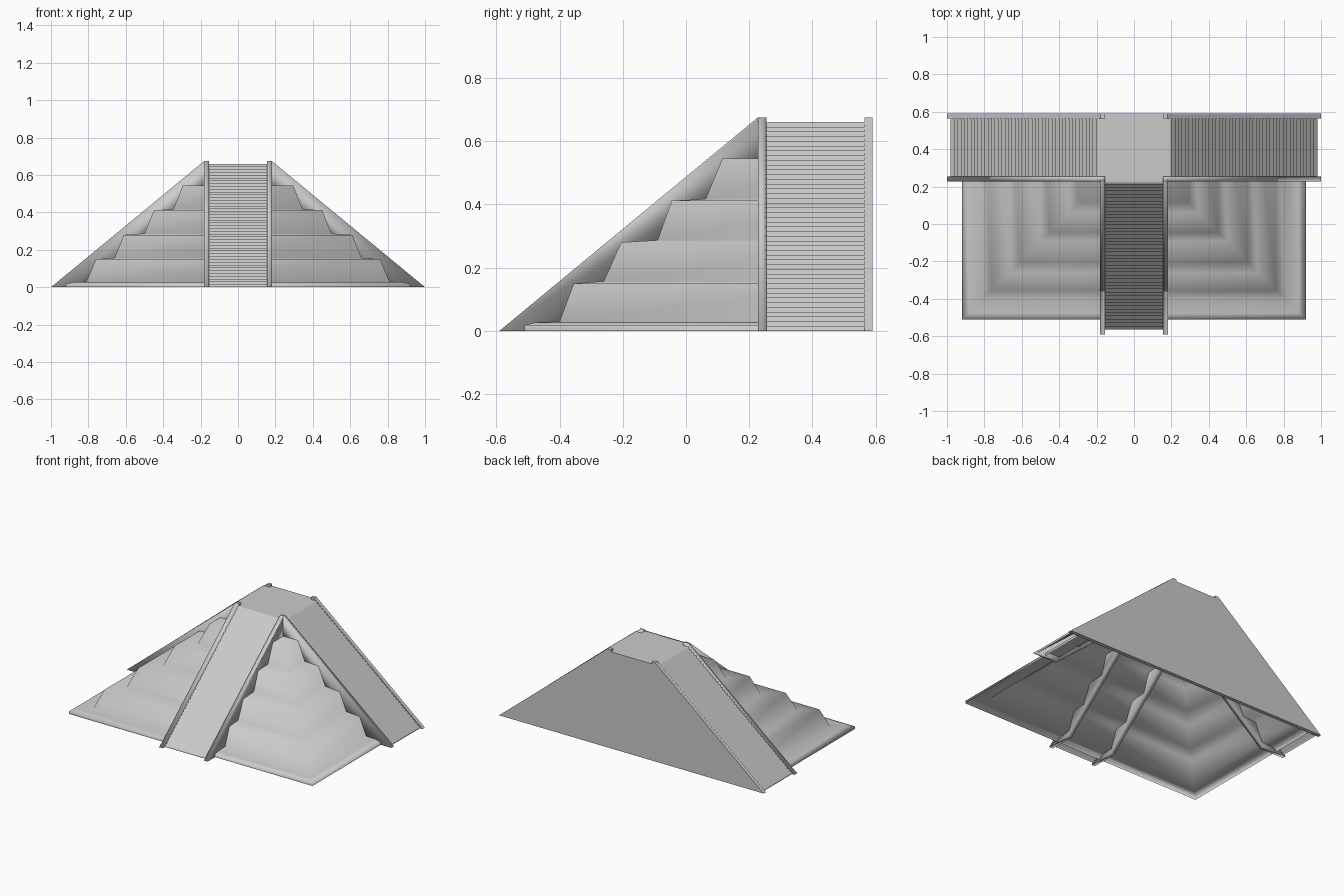
import bpy
import bmesh

if "Cube" in bpy.data.objects:
    bpy.data.objects.remove(bpy.data.objects["Cube"], do_unlink=True)

stone = bpy.data.materials.new("grey_stone")
stone.use_nodes = True
GREY = (0.6, 0.6, 0.6, 1)
stone.diffuse_color = GREY
stone.node_tree.nodes["Principled BSDF"].inputs["Base Color"].default_value = GREY

TOP, RAIL_TOP, DEPTH = 0.66, 0.675, 0.15
BACK, WALL = 0.59, 0.565
STEPS = 44


def finish(name, bm, smooth):
    mesh = bpy.data.meshes.new(name)
    bm.to_mesh(mesh)
    bm.free()
    mesh.materials.append(stone)
    for p in mesh.polygons:
        p.use_smooth = smooth
    obj = bpy.data.objects.new(name, mesh)
    bpy.context.collection.objects.link(obj)
    return obj


def extrude(name, profile, place, lo, hi, solid=True, smooth=True):
    """Sweep a (u, z) profile between lo and hi; place maps (u, w, z) to space."""
    bm = bmesh.new()
    a = [bm.verts.new(place(u, lo, z)) for u, z in profile]
    b = [bm.verts.new(place(u, hi, z)) for u, z in profile]
    n = len(a)
    for i in range(n if solid else n - 1):
        j = (i + 1) % n
        bm.faces.new((a[i], a[j], b[j], b[i]))
    if solid:
        bm.faces.new(a)
        bm.faces.new(b[::-1])
        bmesh.ops.recalc_face_normals(bm, faces=bm.faces)
    else:
        bm.normal_update()
        if sum(f.normal.z for f in bm.faces) < 0:
            bmesh.ops.reverse_faces(bm, faces=bm.faces)
    return finish(name, bm, smooth)


def stair_profile(start, end):
    pts = [(start, 0)]
    run, rise = (end - start) / STEPS, TOP / STEPS
    for i in range(STEPS):
        pts.append((start + run * i, rise * (i + 1)))
        pts.append((start + run * (i + 1), rise * (i + 1)))
    return pts


def rail_profile(foot, crest, end):
    # sloping beam with a level end at the summit
    slope = RAIL_TOP / (crest - foot)
    return [(foot, 0), (crest, RAIL_TOP), (end, RAIL_TOP),
            (end, RAIL_TOP - DEPTH), (crest, RAIL_TOP - DEPTH),
            (foot + DEPTH / slope, 0)]


def along_y(u, w, z):
    return (w, u, z)


# stepped terraces: hollow shell, open at the back and below
rings = [(0.92, 0.51, 0), (0.92, 0.51, 0.018), (0.88, 0.475, 0.027), (0.81, 0.40, 0.03),
         (0.76, 0.355, 0.15), (0.66, 0.26, 0.157),
         (0.61, 0.205, 0.28), (0.50, 0.09, 0.287),
         (0.45, 0.045, 0.412), (0.345, -0.062, 0.417),
         (0.295, -0.115, 0.545)]
bm = bmesh.new()
loops = [[bm.verts.new(p) for p in ((-x, WALL, z), (-x, -y, z), (x, -y, z), (x, WALL, z))]
         for x, y, z in rings]
for low, high in zip(loops, loops[1:]):
    for i in range(3):
        bm.faces.new((low[i], low[i + 1], high[i + 1], high[i]))
bm.faces.new(loops[-1])
finish("terraces", bm, True)

# front stairway
extrude("front_stairs", stair_profile(-0.565, 0.23), along_y, -0.157, 0.157, solid=False)

for side, s in (("left", 1), ("right", -1)):
    def along_x(u, w, z, s=s):
        return (s * u, w, z)

    # side stairway and the rails beside each stairway
    extrude(side + "_stairs", stair_profile(0.98, 0.185), along_x, 0.25, WALL, solid=False)
    extrude(side + "_side_rail", rail_profile(1.0, 0.18, 0.155), along_x, 0.227, 0.255)
    extrude(side + "_front_rail", rail_profile(-BACK, 0.227, 0.235), along_y,
            s * 0.155, s * 0.183)

# upright back wall, notched at the summit
half = [(1, 0), (0.18, RAIL_TOP), (0.155, RAIL_TOP), (0.155, TOP)]
extrude("back_wall", half + [(-x, z) for x, z in reversed(half)],
        lambda u, w, z: (u, w, z), WALL, BACK, smooth=False)

# summit platform
extrude("summit_platform", [(0.229, TOP - 0.015), (0.229, TOP), (WALL, TOP), (WALL, TOP - 0.015)],
        along_y, -0.185, 0.185, smooth=False)
